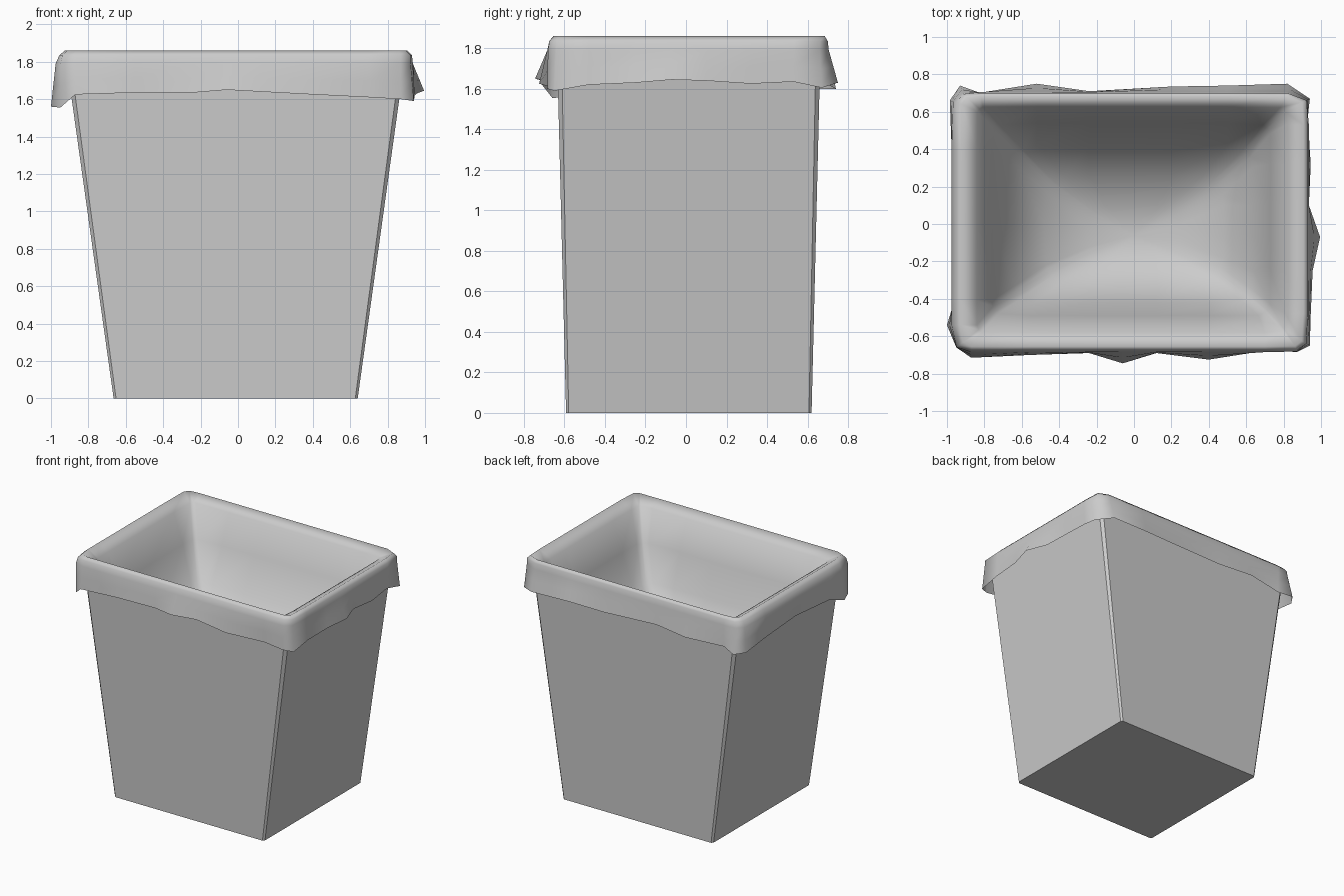
import bpy, bmesh
from mathutils import Vector

if "Cube" in bpy.data.objects:
    bpy.data.objects.remove(bpy.data.objects["Cube"])


def make_object(name, rings, cap_first=False, tip=None, smooth=False):
    """Loft a list of closed rings into one mesh object."""
    bm = bmesh.new()
    loops = [[bm.verts.new(p) for p in ring] for ring in rings]
    n = len(loops[0])
    for a, b in zip(loops, loops[1:]):
        for i in range(n):
            j = (i + 1) % n
            bm.faces.new((a[i], a[j], b[j], b[i]))
    if cap_first:
        bm.faces.new(loops[0][::-1])
    if tip:
        t = bm.verts.new(tip)
        for i in range(n):
            bm.faces.new((loops[-1][i], loops[-1][(i + 1) % n], t))
    for f in bm.faces:
        f.smooth = smooth
    mesh = bpy.data.meshes.new(name)
    bm.to_mesh(mesh)
    bm.free()
    obj = bpy.data.objects.new(name, mesh)
    bpy.context.collection.objects.link(obj)
    return obj


def chamfered_rect(x0, x1, y0, y1, z, c):
    return [(x0 + c, y0, z), (x1 - c, y0, z), (x1, y0 + c, z), (x1, y1 - c, z),
            (x1 - c, y1, z), (x0 + c, y1, z), (x0, y1 - c, z), (x0, y0 + c, z)]


# Tapered bin with narrow chamfered corners, open at the top
make_object("bin_body", [
    chamfered_rect(-0.665, 0.64, -0.592, 0.62, 0.0, 0.013),
    chamfered_rect(-0.917, 0.89, -0.637, 0.664, 1.8, 0.022),
], cap_first=True)

# Ragged hem of the liner, counter-clockwise from the front left corner
hem = [Vector(p) for p in [
    (-0.95, -0.66, 1.555), (-0.87, -0.715, 1.625), (-0.55, -0.70, 1.635),
    (-0.24, -0.69, 1.635), (-0.06, -0.745, 1.65), (0.12, -0.69, 1.64),
    (0.40, -0.725, 1.625), (0.70, -0.67, 1.61), (0.87, -0.685, 1.6),
    (0.94, -0.65, 1.59), (0.945, -0.48, 1.62), (0.955, -0.25, 1.63),
    (0.995, -0.07, 1.645), (0.935, 0.10, 1.64), (0.945, 0.32, 1.625),
    (0.925, 0.53, 1.635), (0.94, 0.67, 1.605), (0.82, 0.75, 1.63),
    (0.50, 0.74, 1.635), (0.20, 0.735, 1.63), (-0.24, 0.71, 1.64),
    (-0.52, 0.75, 1.63), (-0.82, 0.70, 1.62), (-0.93, 0.74, 1.6),
    (-0.985, 0.66, 1.6), (-0.975, 0.40, 1.62), (-0.955, 0.0, 1.63),
    (-0.96, -0.41, 1.6), (-1.0, -0.54, 1.56)]]


def rounded_ring(x0, x1, y0, y1, z, r):
    """Project the hem onto a rectangle with rounded corners."""
    ring = []
    for p in hem:
        q = Vector((min(max(p.x, x0 + r), x1 - r), min(max(p.y, y0 + r), y1 - r)))
        s = q + (p.xy - q).normalized() * r
        ring.append(Vector((s.x, s.y, z)))
    return ring


shoulder = rounded_ring(-0.975, 0.935, -0.685, 0.705, 1.79, 0.09)
middle = [a.lerp(b, 0.5) for a, b in zip(hem, shoulder)]

# Liner bag: folded skirt, soft rim and a shallow sagging bowl inside
make_object("liner_bag", [
    hem, middle, shoulder,
    rounded_ring(-0.955, 0.93, -0.675, 0.70, 1.835, 0.07),
    rounded_ring(-0.925, 0.905, -0.655, 0.685, 1.86, 0.06),
    rounded_ring(-0.84, 0.81, -0.58, 0.625, 1.81, 0.04),
    rounded_ring(-0.76, 0.73, -0.49, 0.54, 1.58, 0.08),
    rounded_ring(-0.64, 0.64, -0.42, 0.42, 1.32, 0.12),
    rounded_ring(-0.48, 0.48, -0.32, 0.26, 1.16, 0.16),
    rounded_ring(-0.25, 0.25, -0.20, 0.10, 1.07, 0.12),
], tip=(0, -0.06, 1.04), smooth=True)
